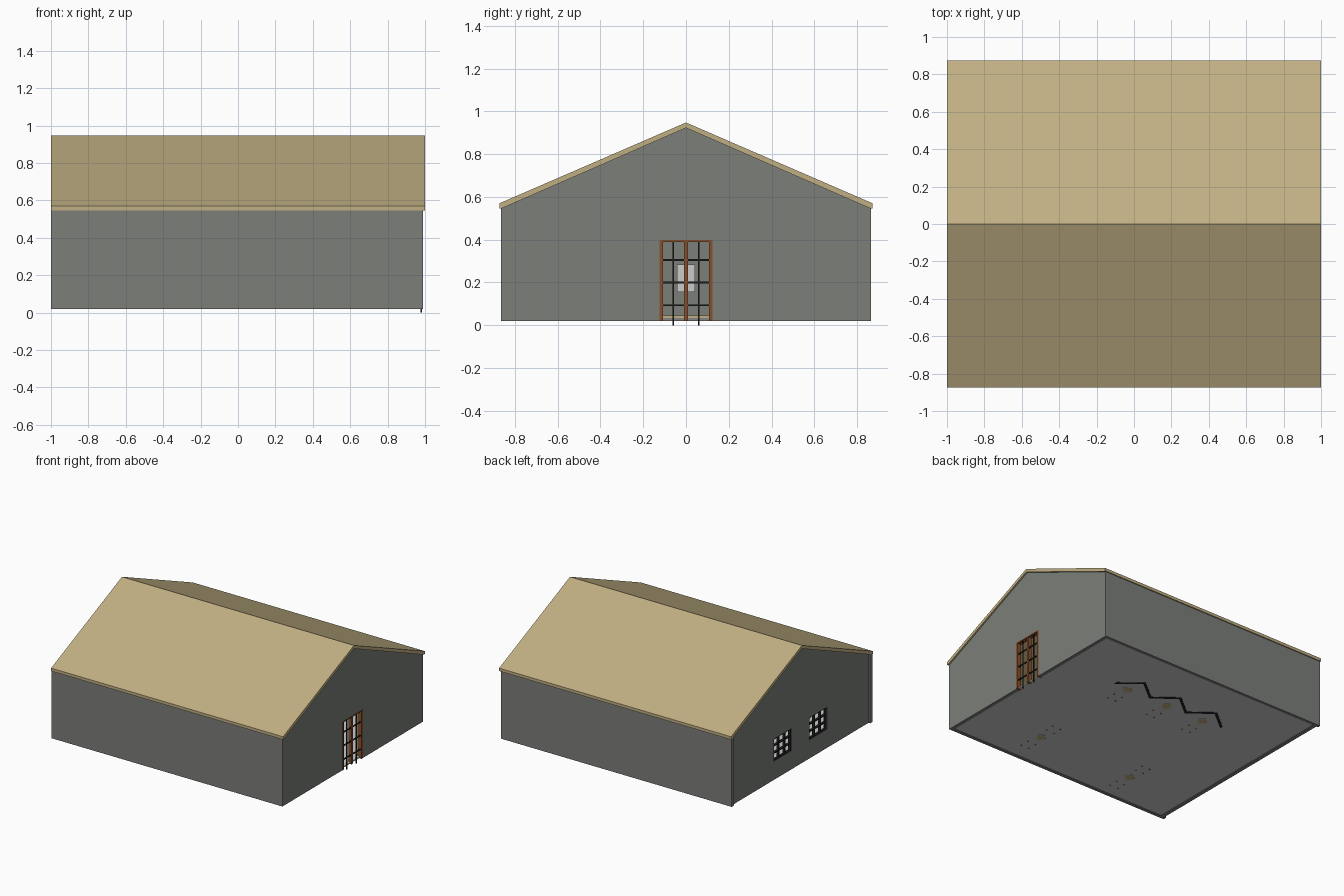
import bpy, bmesh, math
from mathutils import Matrix

if "Cube" in bpy.data.objects:
    bpy.data.objects.remove(bpy.data.objects["Cube"])


def mat(name, col):
    m = bpy.data.materials.new(name)
    m.diffuse_color = (*col, 1)
    m.use_nodes = True
    m.node_tree.nodes["Principled BSDF"].inputs["Base Color"].default_value = m.diffuse_color
    return m


WALL = mat("wall_grey", (.20, .21, .195))
TAN = mat("tan", (.53, .43, .23))
BROWN = mat("brown_wood", (.25, .08, .025))
BLACK = mat("black_metal", (.015, .015, .015))


def finish(name, bm, m=None):
    bmesh.ops.recalc_face_normals(bm, faces=bm.faces)
    me = bpy.data.meshes.new(name)
    bm.to_mesh(me)
    bm.free()
    o = bpy.data.objects.new(name, me)
    bpy.context.collection.objects.link(o)
    if m:
        me.materials.append(m)
    return o


def add_box(bm, x0, x1, y0, y1, z0, z1):
    M = Matrix.Translation(((x0+x1)/2, (y0+y1)/2, (z0+z1)/2)) @ Matrix.Diagonal((x1-x0, y1-y0, z1-z0, 1))
    bmesh.ops.create_cube(bm, size=1, matrix=M)


def boxes(name, items, m=None):
    bm = bmesh.new()
    for b in items:
        add_box(bm, *b)
    return finish(name, bm, m)


def prism(name, pts, x0, x1, m=None):
    # extrude a y/z profile along x
    bm = bmesh.new()
    f = bm.faces.new([bm.verts.new((x0, y, z)) for y, z in pts])
    r = bmesh.ops.extrude_face_region(bm, geom=[f])
    vs = [v for v in r["geom"] if isinstance(v, bmesh.types.BMVert)]
    bmesh.ops.translate(bm, verts=vs, vec=(x1-x0, 0, 0))
    return finish(name, bm, m)


def cut(o, name, box):
    c = boxes(name, [box])
    c.hide_render = True
    c.hide_set(True)
    mod = o.modifiers.new(name, "BOOLEAN")
    mod.object = c
    mod.operation = "DIFFERENCE"
    mod.solver = "EXACT"


# roof slab and wall shell
prism("roof", [(-.873, .57), (0, .948), (.873, .57), (.873, .547), (.86, .547), (0, .923),
               (-.86, .547), (-.873, .547)], -1, 1, TAN)
gable = [(-.865, .02), (.865, .02), (.865, .55), (0, .925), (-.865, .55)]
gable_in = [(-.84, .02), (.84, .02), (.84, .555), (0, .925), (-.84, .555)]
front = prism("entrance_gable_wall", gable, .96, .988, WALL)
back = prism("window_gable_wall", gable_in, -.985, -.955, WALL)
for s, n in ((-1, "front"), (1, "rear")):
    y = sorted((s*.84, s*.865))
    boxes(n + "_side_wall", [(-1, .96, *y, .02, .555)], WALL)
boxes("floor", [(-.985, .975, -.845, .845, .025, .035)])

# double door
cut(front, "door_cutter", (.9, 1.05, -.122, .122, -.1, .397))
boxes("door_frame", [(.955, .99, -.124, -.108, .02, .397), (.955, .99, .108, .124, .02, .397),
                     (.96, .985, -.009, .009, .02, .397), (.955, .99, -.12, .12, .39, .398)], BROWN)
bars = [(.975, .983, s*.06-.003, s*.06+.003, 0, .395) for s in (-1, 1)]
bars += [(.975, .983, -.11, .11, z-.004, z+.004) for z in (.093, .2, .305)]
boxes("door_bars", bars, BLACK)

# two gridded windows
for i, c in enumerate((-.22, .22)):
    a, b = c-.11, c+.11
    cut(back, "window_cutter_%d" % i, (-1.1, -.9, a, b, .165, .34))
    g = [(-.982, -.962, y-.004, y+.004, .165, .34) for y in (a+.004, c-.037, c+.037, b-.004)]
    g += [(-.982, -.962, a, b, z-.004, z+.004) for z in (.169, .224, .281, .336)]
    boxes("window_grid_%d" % i, g, BLACK)
boxes("wall_panel", [(-.955, -.945, -.042, .042, .155, .285)])
boxes("skirting", [(-.955, -.945, -.84, .84, .03, .045)], TAN)

# zigzag seat partition with tables in its bays
bm = bmesh.new()
zig = [(.5, .38), (.34, .51), (.18, .38), (.01, .51), (-.15, .38), (-.32, .51), (-.48, .38)]
rings = []
for x, y in zig:
    rings.append([bm.verts.new((x, y+dy, z)) for dy, z in ((0, .022), (.025, .022), (.025, .17), (0, .17))])
for p, q in zip(rings, rings[1:]):
    for k in range(4):
        bm.faces.new((p[k], p[(k+1) % 4], q[(k+1) % 4], q[k]))
bm.faces.new(rings[0])
bm.faces.new(rings[-1])
finish("zigzag_partition", bm, BLACK)


def table(i, x, y):
    bm = bmesh.new()
    add_box(bm, -.03, .03, -.03, .03, .022, .04)
    add_box(bm, -.01, .01, -.01, .01, .04, .14)
    add_box(bm, -.07, .07, -.07, .07, .14, .152)
    bmesh.ops.rotate(bm, verts=bm.verts, matrix=Matrix.Rotation(math.pi/4, 3, "Z"))
    bmesh.ops.translate(bm, verts=bm.verts, vec=(x, y, 0))
    finish("table_%d" % i, bm, TAN)


def chair(name, x, y, s):
    w, t = .035, .004
    b = [(x+sx*w-t, x+sx*w+t, y+sy*w-t, y+sy*w+t, .022, .1) for sx in (-1, 1) for sy in (-1, 1)]
    b.append((x-w-t, x+w+t, y-w-t, y+w+t, .1, .11))
    yb = y+s*w
    b.append((x-w-t, x+w+t, yb-t, yb+t, .11, .2))
    boxes(name, b, BROWN)


for i, (x, y) in enumerate(((.37, .37), (.01, .37), (-.32, .37), (.41, -.54), (-.44, -.57))):
    table(i, x, y)
    chair("chair_%d" % i, x, y-.14, -1)
    if y < 0:
        chair("chair_far_%d" % i, x, y+.14, 1)
